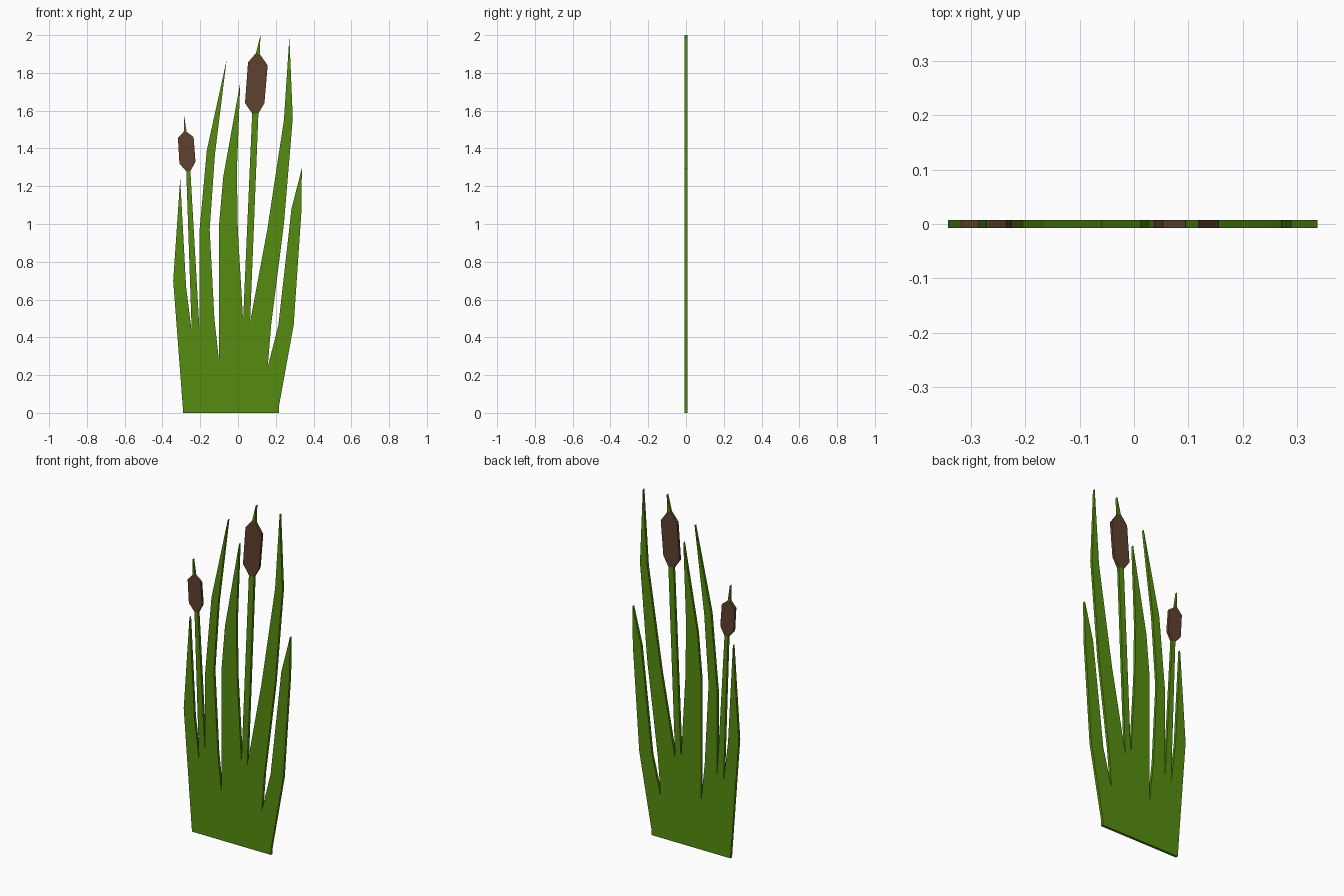
import bpy, bmesh

if "Cube" in bpy.data.objects:
    bpy.data.objects.remove(bpy.data.objects["Cube"])

THICK = 0.015


def material(name, rgb):
    m = bpy.data.materials.new(name)
    m.diffuse_color = (*rgb, 1.0)
    m.use_nodes = True
    m.node_tree.nodes["Principled BSDF"].inputs["Base Color"].default_value = m.diffuse_color
    return m


GREEN = material("reed green", (0.093, 0.265, 0.005))
BROWN = material("cattail brown", (0.116, 0.055, 0.029))


def plate(name, outline, mat):
    """Flat cutout: an x-z outline extruded along y, centred on y = 0."""
    bm = bmesh.new()
    face = bm.faces.new([bm.verts.new((x, -THICK / 2, z)) for x, z in outline])
    ext = bmesh.ops.extrude_face_region(bm, geom=[face], use_keep_orig=True)
    moved = [v for v in ext["geom"] if isinstance(v, bmesh.types.BMVert)]
    bmesh.ops.translate(bm, verts=moved, vec=(0, THICK, 0))
    bmesh.ops.recalc_face_normals(bm, faces=bm.faces)
    bmesh.ops.triangulate(bm, faces=[f for f in bm.faces if len(f.verts) > 4])
    me = bpy.data.meshes.new(name)
    bm.to_mesh(me)
    bm.free()
    me.materials.append(mat)
    ob = bpy.data.objects.new(name, me)
    bpy.context.collection.objects.link(ob)
    return ob


# Clump of leaves and stems: one outline, walked left to right
left_leaf = [(-0.29, 0), (-0.343, 0.70), (-0.306, 1.24), (-0.275, 0.67), (-0.245, 0.43)]
short_stem = [(-0.274, 1.28), (-0.252, 1.28), (-0.205, 0.46)]
tall_leaf = [(-0.205, 0.95), (-0.165, 1.39), (-0.06, 1.87), (-0.122, 1.37),
             (-0.15, 0.97), (-0.125, 0.50), (-0.10, 0.27)]
middle_leaf = [(-0.10, 1.0), (-0.078, 1.25), (0.012, 1.75), (-0.006, 1.28),
               (-0.001, 0.97), (0.027, 0.49)]
tall_stem = [(0.075, 1.585), (0.108, 1.585), (0.064, 0.48)]
tallest_leaf = [(0.155, 0.97), (0.243, 1.55), (0.272, 1.99), (0.29, 1.56),
                (0.243, 1.0), (0.176, 0.47), (0.157, 0.24)]
right_leaf = [(0.214, 0.467), (0.283, 1.08), (0.338, 1.295), (0.336, 1.07),
              (0.295, 0.467), (0.216, 0.03), (0.216, 0)]
plate("leaves_and_stems", left_leaf + short_stem + tall_leaf + middle_leaf
      + tall_stem + tallest_leaf + right_leaf, GREEN)

# Brown cattail heads
plate("short_cattail_head", [(-0.275, 1.28), (-0.31, 1.32), (-0.318, 1.455), (-0.286, 1.49),
                             (-0.268, 1.485), (-0.235, 1.46), (-0.225, 1.33), (-0.252, 1.28)], BROWN)
plate("tall_cattail_head", [(0.075, 1.585), (0.037, 1.64), (0.053, 1.855), (0.095, 1.905),
                            (0.115, 1.90), (0.157, 1.84), (0.14, 1.64), (0.108, 1.585)], BROWN)

# Thin green spikes on top of the heads
plate("short_cattail_spike", [(-0.286, 1.488), (-0.286, 1.58), (-0.272, 1.486)], GREEN)
plate("tall_cattail_spike", [(0.095, 1.903), (0.119, 2.0), (0.115, 1.90)], GREEN)
